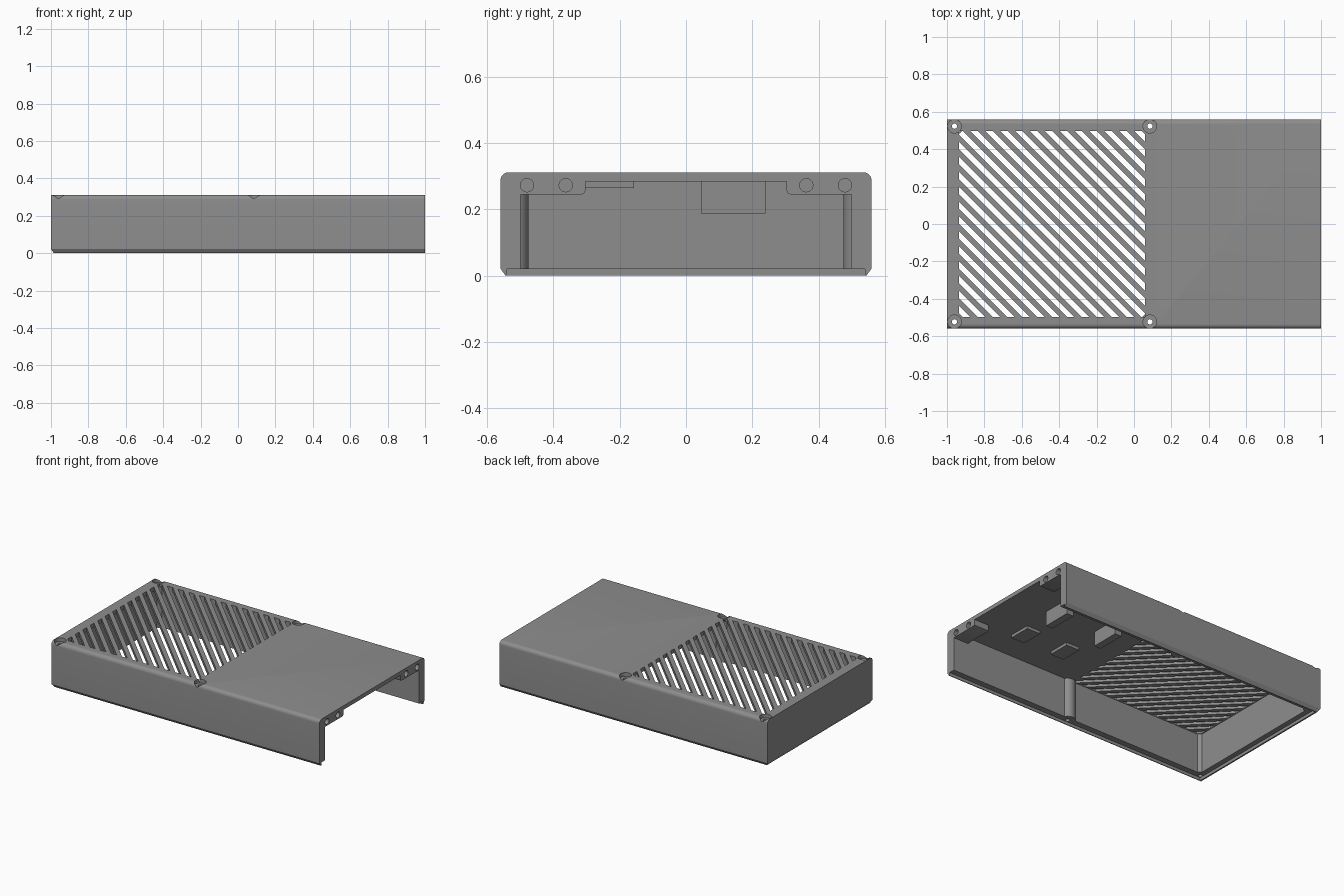
import bpy, bmesh, math

if "Cube" in bpy.data.objects:
    bpy.data.objects.remove(bpy.data.objects["Cube"])

grey = bpy.data.materials.new("plain grey")
grey.diffuse_color = (0.27, 0.27, 0.27, 1)
grey.use_nodes = True
grey.node_tree.nodes["Principled BSDF"].inputs["Base Color"].default_value = grey.diffuse_color


def prisms(name, outlines, lo, hi, axis):
    """Extrude one or more 2D outlines along an axis into one object."""
    place = {"x": lambda p, q, h: (h, p, q),
             "y": lambda p, q, h: (p, h, q),
             "z": lambda p, q, h: (p, q, h)}[axis]
    bm = bmesh.new()
    for pts in outlines:
        a = [bm.verts.new(place(p, q, lo)) for p, q in pts]
        b = [bm.verts.new(place(p, q, hi)) for p, q in pts]
        bm.faces.new(a)
        bm.faces.new(b)
        for i in range(len(pts)):
            j = (i + 1) % len(pts)
            bm.faces.new((a[i], a[j], b[j], b[i]))
    bmesh.ops.recalc_face_normals(bm, faces=bm.faces)
    mesh = bpy.data.meshes.new(name)
    bm.to_mesh(mesh)
    bm.free()
    mesh.materials.append(grey)
    ob = bpy.data.objects.new(name, mesh)
    bpy.context.collection.objects.link(ob)
    return ob


def rect(a0, a1, b0, b1):
    return [(a0, b0), (a1, b0), (a1, b1), (a0, b1)]


def circle(p, q, r, n=32):
    return [(p + r * math.cos(2 * math.pi * i / n),
             q + r * math.sin(2 * math.pi * i / n)) for i in range(n)]


def combine(target, tool, operation):
    """Apply a boolean and discard the tool."""
    tool.hide_render = True
    mod = target.modifiers.new("cut", "BOOLEAN")
    mod.operation = operation
    mod.solver = "EXACT"
    mod.object = tool
    bpy.context.view_layer.objects.active = target
    bpy.ops.object.modifier_apply(modifier=mod.name)
    bpy.data.objects.remove(tool, do_unlink=True)


W, H, CEIL = 0.56, 0.312, 0.285
R = 0.025

# Outer body: rounded top edges, chamfered bottom edges
half = [(W - 0.015, 0), (W, 0.022)]
half += [(W - R + R * math.cos(t), H - R + R * math.sin(t))
         for t in [math.pi / 2 * i / 8 for i in range(9)]]
profile = half + [(-y, z) for y, z in reversed(half)]
case = prisms("case_shell", [profile], -1, 1, "x")
combine(case, prisms("end_chamfer", [[(-1.1, -0.1), (-0.985 + 0.068, -0.1), (-0.985, 0),
                                      (-1, 0.022), (-1.1, 0.022)]], -1, 1, "y"), "DIFFERENCE")

# Hollow interior, open at the bottom and at the right end
combine(case, prisms("cavity", [rect(-0.94, 1.1, -0.5, 0.5)], -0.1, CEIL, "z"), "DIFFERENCE")

# Diagonal vent slots, each clipped to the square window
x0, x1, y0, y1 = -0.935, 0.06, -0.4975, 0.4975
S = x1 - x0
pitch = 2 * S / 25


def slot_end(t):
    if t <= S:
        return (x0, y0 + t), (x0 + t, y0)
    return (x0 + t - S, y1), (x1, y0 + t - S)


slots = []
for k in range(25):
    mid = (k + 0.5) * pitch
    (a, b), (c, d) = slot_end(mid - pitch * 0.25), slot_end(mid + pitch * 0.25)
    slots.append([a, (x0, y1), c, d, (x1, y0), b] if k == 12 else [a, c, d, b])
combine(case, prisms("vent_slots", slots, 0.2, 0.4, "z"), "DIFFERENCE")

# Screw posts along the walls
screws = [(x, s * 0.523) for x in (-0.96, 0.085) for s in (-1, 1)]
for x, y in screws:
    s = 1 if y > 0 else -1
    xa = max(x - 0.05, -0.99)
    post = [(max(px, xa), s * min(s * py, 0.535)) for px, py in circle(x, y, 0.048)]
    # drop points that coincide after trimming to the wall
    post = [p for i, p in enumerate(post)
            if math.dist(p, post[i - 1]) > 1e-5]
    combine(case, prisms("post", [post], 0.02, 0.295, "z"), "UNION")

# Mounting tabs at the open end
for s in (-1, 1):
    tab = [(0.51, 0.29), (0.51, 0.245), (0.315, 0.245), (0.308, 0.248),
           (0.304, 0.255), (0.304, 0.29)]
    combine(case, prisms("tab", [[(s * y, z) for y, z in tab]], 0.89, 1, "x"), "UNION")

# Lid rebate, screw holes, countersunk heads and tab holes
combine(case, prisms("rebate", [rect(-0.975, 1.1, -0.54, 0.54)], -0.1, 0.02, "z"), "DIFFERENCE")
combine(case, prisms("holes", [circle(x, y, 0.014, 20) for x, y in screws], -0.1, 0.4, "z"),
        "DIFFERENCE")
combine(case, prisms("heads", [circle(x, y, 0.0365) for x, y in screws], 0.287, 0.4, "z"),
        "DIFFERENCE")
combine(case, prisms("tab_holes", [circle(y, 0.273, 0.02, 24) for y in
                                   (-0.48, -0.363, 0.363, 0.48)], 0.91, 1.1, "x"), "DIFFERENCE")

# Locating ribs and pads hanging from the ceiling
parts = [case]
for i, (rib_x, pad_x) in enumerate(((0.68, 0.61), (0.30, 0.30)), 1):
    parts.append(prisms(f"ceiling_rib_{i}", [rect(rib_x, rib_x + 0.05, 0.045, 0.24)],
                        0.187, CEIL + 0.005, "z"))
    parts.append(prisms(f"ceiling_pad_{i}", [rect(pad_x, pad_x + 0.1, -0.305, -0.157)],
                        0.265, CEIL + 0.005, "z"))

# Smooth the curves, keep the edges sharp
bpy.ops.object.select_all(action="DESELECT")
for ob in parts:
    ob.select_set(True)
bpy.context.view_layer.objects.active = case
bpy.ops.object.shade_smooth_by_angle(angle=math.radians(30))
